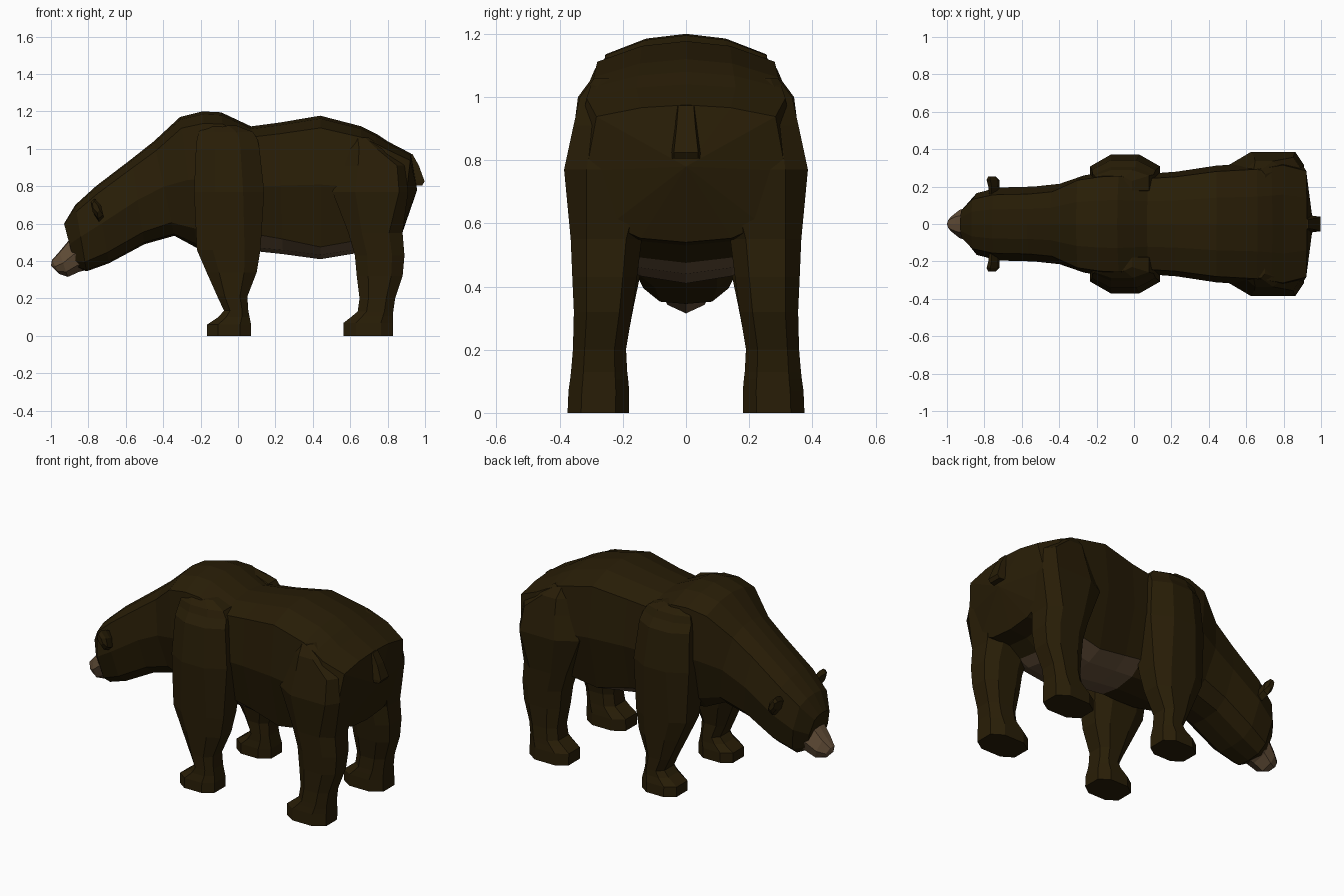
import bpy, bmesh
from mathutils import Vector


def material(name, rgb):
    m = bpy.data.materials.new(name)
    m.diffuse_color = (*rgb, 1)
    return m


FUR = material("dark brown fur", (0.0215, 0.0125, 0.002))
SKIN = material("pale brown skin", (0.125, 0.077, 0.040))


def loft(name, rings, mats, tip=None, pale=None):
    """Skin a list of closed rings; optionally end in a point."""
    bm = bmesh.new()
    loops = [[bm.verts.new(p) for p in r] for r in rings]
    n = len(loops[0])
    for i in range(len(loops) - 1):
        for j in range(n):
            k = (j + 1) % n
            f = bm.faces.new((loops[i][j], loops[i][k], loops[i + 1][k], loops[i + 1][j]))
            if pale and pale(i, j, n):
                f.material_index = 1
    bm.faces.new(loops[0])
    if tip:
        t = bm.verts.new(tip)
        for j in range(n):
            bm.faces.new((loops[-1][j], loops[-1][(j + 1) % n], t))
    else:
        bm.faces.new(loops[-1])
    bmesh.ops.recalc_face_normals(bm, faces=bm.faces[:])
    me = bpy.data.meshes.new(name)
    bm.to_mesh(me)
    bm.free()
    for m in mats:
        me.materials.append(m)
    ob = bpy.data.objects.new(name, me)
    bpy.context.collection.objects.link(ob)
    return ob


def section(tx, tz, bx, bz, w, shape):
    """Slanted symmetric ring from a top point to a bottom point."""
    a, b = Vector((tx, 0, tz)), Vector((bx, 0, bz))
    half = [a.lerp(b, t) + Vector((0, w * s, 0)) for t, s in shape]
    other = [Vector((p.x, -p.y, p.z)) for p in reversed(half)]
    return [a] + half + [b] + other


HEAD = [(0.02, 0.4), (0.1, 0.8), (0.48, 1.0), (0.86, 0.82), (0.98, 0.5)]
SNOUT = [(0.03, 0.5), (0.45, 0.95), (0.8, 0.75)]


def trunk(low):
    """Torso cross-section; low is where the belly begins."""
    return [(0.02, 0.45), (0.085, 0.9), (0.48, 1.0), (low, 0.76), (0.97, 0.46)]


# Head, neck and torso in one skin, pale under the belly
spine = [
    (-.93, .60, -.87, .37, .09, 0), (-.87, .70, -.81, .345, .165, 0),
    (-.76, .80, -.69, .388, .195, 0), (-.57, .945, -.50, .49, .20, 0),
    (-.45, 1.04, -.34, .535, .215, 0), (-.31, 1.17, -.22, .47, .26, .85),
    (-.19, 1.20, -.10, .45, .28, .86), (-.09, 1.195, .0, .45, .285, .86),
    (.07, 1.12, .12, .45, .27, .866), (.22, 1.14, .24, .437, .28, .885),
    (.44, 1.177, .44, .41, .312, .915), (.66, 1.12, .62, .44, .325, .9),
    (.74, 1.08, .68, .475, .338, .88), (.80, 1.04, .76, .53, .35, .88),
    (.925, .975, .875, .54, .315, .87)]
loft("body", [section(*s[:5], trunk(s[5]) if s[5] else HEAD) for s in spine],
     [FUR, SKIN], tip=(.958, 0, .78),
     pale=lambda i, j, n: 8 <= i <= 11 and n // 2 - 2 <= j <= n // 2 + 1)

# Muzzle
muzzle = [(-.87, .52, -.82, .35, .115), (-.905, .51, -.85, .342, .10),
          (-.955, .45, -.91, .315, .078), (-.995, .405, -.955, .33, .042)]
loft("muzzle", [section(*s, SNOUT) for s in muzzle], [SKIN], tip=(-1.0, 0, .375))

# Tail
loft("tail", [[(x, y, z) for x, y, z in ((.88, -w, z), (x1, -w * .7, z), (x1, w * .7, z), (.88, w, z))]
              for z, x1, w in ((.973, .932, .035), (.91, .967, .042),
                               (.825, .998, .055), (.805, .985, .055))], [FUR])


def leg_ring(z, x0, x1, y0, y1, front=.25, back=.25):
    """Rectangle with cut corners, at height z."""
    w, cy = x1 - x0, (y1 - y0) * .22
    a, b = x0 + w * front, x1 - w * back
    return [(a, y0, z), (b, y0, z), (x1, y0 + cy, z), (x1, y1 - cy, z),
            (b, y1, z), (a, y1, z), (x0, y1 - cy, z), (x0, y0 + cy, z)]


front = [(0, -.165, .07, .18, .37), (.06, -.165, .07, .18, .367),
         (.10, -.105, .062, .185, .357), (.135, -.075, .055, .187, .354),
         (.21, -.11, .05, .19, .352),
         (.34, -.168, .10, .165, .355), (.46, -.22, .12, .14, .36),
         (.77, -.235, .14, .08, .372, .3, .3), (1.0, -.225, .115, .1, .342, .3, .3),
         (1.05, -.22, .105, .12, .305, .3, .3), (1.09, -.21, .08, .15, .288, .3, .3),
         (1.125, -.18, -.01, .16, .25)]
rear = [(0, .565, .83, .18, .375), (.07, .565, .83, .18, .372),
        (.105, .61, .83, .183, .367), (.13, .64, .83, .186, .364),
        (.20, .65, .84, .19, .358),
        (.32, .635, .88, .17, .355), (.43, .625, .89, .155, .36),
        (.55, .59, .88, .14, .365), (.77, .505, .91, .06, .386, .3, .12),
        (.91, .56, .89, .1, .356, .25, .12), (1.0, .60, .79, .15, .336),
        (1.06, .62, .70, .18, .29)]

# Ear: a small leaf that spreads outward and up
ear = [((-.755, .14, .655), .018, .045), ((-.755, .20, .67), .024, .06),
       ((-.76, .235, .68), .028, .055), ((-.765, .255, .69), .014, .03)]


def ear_ring(c, a, b):
    x, y, z = c
    return [(x + a + .012, y, z - b * .6), (x + a, y, z + b * .3), (x - a * .3, y, z + b),
            (x - a, y, z + b * .6), (x - a * .6, y, z - b * .3), (x + .012, y, z - b)]


# Mirrored pairs
for side, s in (("left", -1), ("right", 1)):
    parts = (("front_leg", [leg_ring(*r) for r in front]),
             ("rear_leg", [leg_ring(*r) for r in rear]),
             ("ear", [ear_ring(*r) for r in ear]))
    for name, rings in parts:
        loft(f"{name}_{side}", [[(x, y * s, z) for x, y, z in r] for r in rings], [FUR])
